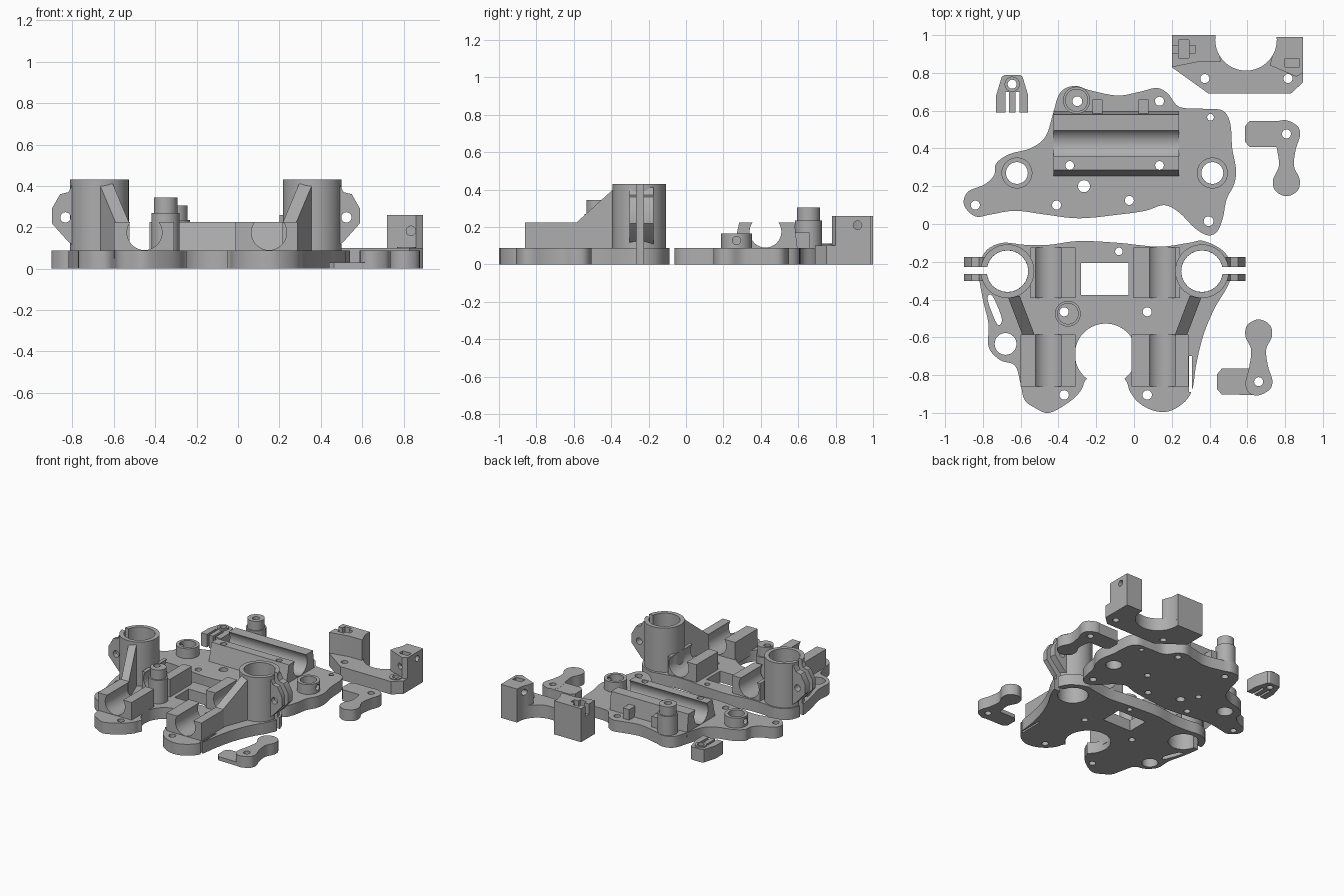
import bpy, bmesh
from math import sin, cos, pi, radians

if "Cube" in bpy.data.objects:
    bpy.data.objects.remove(bpy.data.objects["Cube"])

grey = bpy.data.materials.new("plain grey")
grey.use_nodes = True
grey.diffuse_color = (0.42, 0.42, 0.42, 1)
grey.node_tree.nodes["Principled BSDF"].inputs["Base Color"].default_value = (0.42, 0.42, 0.42, 1)

PLATE = 0.088
parts = []


def cm(points):
    """Outline points are written in hundredths of a unit."""
    return [(x / 100, y / 100) for x, y in points]


def smooth(points, steps=5):
    """Closed rounded outline through the points."""
    out, n = [], len(points)
    for i in range(n):
        a, b, c, d = (points[(i + k - 1) % n] for k in range(4))
        for s in range(steps):
            t = s / steps
            out.append(tuple(0.5 * (2 * q + (r - p) * t + (2*p - 5*q + 4*r - e) * t*t
                                    + (3*q - p - 3*r + e) * t**3)
                             for p, q, r, e in zip(a, b, c, d)))
    return out


def circle(x, y, r, n=40):
    return [(x + r * cos(2 * pi * i / n), y + r * sin(2 * pi * i / n)) for i in range(n)]


def rect(x0, y0, x1, y1):
    return [(x0, y0), (x1, y0), (x1, y1), (x0, y1)]


def solid(name, points, t0, t1, axis="z"):
    """Extrude a flat outline along one axis."""
    place = {"z": lambda a, b, t: (a, b, t),
             "y": lambda a, b, t: (a, t, b),
             "x": lambda a, b, t: (t, a, b)}[axis]
    bm = bmesh.new()
    low = [bm.verts.new(place(a, b, t0)) for a, b in points]
    top = [bm.verts.new(place(a, b, t1)) for a, b in points]
    bm.faces.new(low)
    bm.faces.new(top)
    for i in range(len(points)):
        j = (i + 1) % len(points)
        bm.faces.new((low[i], low[j], top[j], top[i]))
    bmesh.ops.recalc_face_normals(bm, faces=bm.faces)
    mesh = bpy.data.meshes.new(name)
    bm.to_mesh(mesh)
    bm.free()
    mesh.materials.append(grey)
    obj = bpy.data.objects.new(name, mesh)
    bpy.context.scene.collection.objects.link(obj)
    return obj


def part(name, points, t0, t1, axis="z", cuts=()):
    """A finished part; each cut is (outline, start, end, axis)."""
    obj = solid(name, points, t0, t1, axis)
    cutters = [solid("cutter", *c) for c in cuts]
    for c in cutters:
        c.hide_render = True
        mod = obj.modifiers.new("cut", "BOOLEAN")
        mod.operation, mod.solver, mod.object = "DIFFERENCE", "EXACT", c
    if cutters:
        graph = bpy.context.evaluated_depsgraph_get()
        mesh = bpy.data.meshes.new_from_object(obj.evaluated_get(graph))
        obj.modifiers.clear()
        obj.data = mesh
        for c in cutters:
            bpy.data.objects.remove(c)
    parts.append(obj)
    return obj


def thru(points):
    return (points, -0.1, 0.6, "z")


def holes(*spots):
    """Upright round holes given in hundredths: x, y, radius."""
    return [thru(circle(x / 100, y / 100, r / 100, 24)) for x, y, r in spots]


def channel(name, lo, hi, centre, t0, t1, axis, slant=0, cuts=()):
    """Block with an open round groove along its length."""
    top, a = 0.225, radians(36)
    arc = [(centre + 0.085 * cos(a - s), 0.175 + 0.085 * sin(a - s))
           for s in [(pi + 2 * a) * i / 24 for i in range(25)]]
    profile = [(lo, 0.05), (hi, 0.05), (hi - slant / 2, top)] + arc + [(lo + slant, top)]
    part(name, profile, t0, t1, axis, cuts)


def post(name, x, y, r, mid, top, hole):
    """Stepped round post with a bore."""
    bore = holes(hole)
    part(name + "_base", circle(x, y, r), 0.05, mid, cuts=bore)
    part(name + "_top", circle(x, y, r - 0.011), mid - 0.001, top, cuts=bore)


# Front carriage plate
front = smooth(cm([
    (-79, -15), (-70, -10), (-58, -11), (-45, -11), (-29, -9), (-8, -10), (13, -12), (29, -10),
    (37, -9), (48, -15), (52, -25), (49, -34), (43, -44), (37, -58), (33, -74), (31, -87),
    (27, -94), (19, -99), (11, -99), (3, -95), (-2, -89), (-5, -82), (-15, -76), (-25, -82),
    (-28, -88), (-34, -94), (-45, -100), (-53, -97), (-58, -93), (-60, -85), (-63, -75),
    (-71, -72), (-77, -65), (-77, -53), (-80, -40), (-82, -26)]))
slits = [thru(rect(-1, -0.265, -0.7, -0.228)), thru(rect(0.4, -0.265, 0.7, -0.228))]
part("front_plate", front, 0, PLATE, cuts=slits + holes(
    (-67, -25, 11), (36, -25, 11), (-8, -14.5, 2), (7, -46.5, 2.4), (-37, -46.5, 2.4),
    (-37, -90.5, 2.5), (7, -90.5, 2.5), (-68, -63.5, 5.8)) + [
    thru(circle(-0.15, -0.69, 0.163)),
    thru(rect(-0.28, -0.376, -0.03, -0.206)),
    thru(rect(0.292, -0.89, 0.307, -0.7)),
    thru(smooth(cm([(-77.5, -40), (-75, -38), (-70, -50), (-72.5, -53)])))])

# Clamp towers, clamp ears, sloped ribs and groove blocks, mirrored left and right
AXIS = -0.155
for side, m in (("right", 1), ("left", -1)):
    def flip(points):
        return [(AXIS + m * (x - AXIS), y) for x, y in points]
    cx = AXIS - m * 0.515
    part(side + "_tower", circle(cx, -0.25, 0.142, 56), 0.04, 0.43,
         cuts=[thru(circle(cx, -0.25, 0.11)), slits[0 if m > 0 else 1]])
    ear = flip(cm([(-78, 42), (-80, 41), (-82, 37), (-86, 36), (-90, 29), (-90, 22),
                   (-82, 13), (-78, 10)]))
    bolt = flip([(-0.834, 0.248)])[0]
    for spot, y0, y1 in (("front", -0.302, -0.265), ("rear", -0.228, -0.175)):
        part(side + "_ear_" + spot, ear, y0, y1, "y",
             [(circle(*bolt, 0.025, 24), -1, 1, "y")])
    rib = part(side + "_rib", flip(cm([(-67, -38), (-60.5, -38), (-52.5, -59), (-59, -59)])),
               0.05, 0.41)
    for v in rib.data.vertices:
        if v.co.z > 0.3 and v.co.y < -0.5:
            v.co.z = 0.22

channel("right_front_groove", -0.6, -0.31, -0.452, -0.86, -0.585, "y")
channel("left_front_groove", -0.012, 0.288, 0.15, -0.86, -0.585, "y")
channel("right_rear_groove", -0.548, -0.31, -0.452, -0.392, -0.125, "y")
channel("left_rear_groove", -0.002, 0.243, 0.15, -0.392, -0.125, "y")
post("front_post", -0.35, -0.475, 0.068, 0.27, 0.345, (-37, -46.5, 2.4))

# Rear carriage plate
rear = smooth(cm([
    (-90, 10), (-88, 17), (-79, 21), (-74, 26), (-73, 32), (-66, 37), (-55, 40), (-47, 46),
    (-43, 58), (-40, 68), (-36, 72), (-30, 73), (-24, 71), (-9, 68), (3, 70), (12, 72),
    (18, 69), (24, 62), (37, 61), (47, 60), (51, 53), (52, 40), (54, 29), (53, 21), (49, 13),
    (47, 3), (44, -4), (39, -6), (32, -2), (24, 6), (16, 10), (6, 7), (-8, 5), (-29, 3),
    (-47, 5), (-63, 7), (-76, 5), (-84, 4)]))
block_holes = [(-34, 31, 2.3), (13.5, 31, 2.3)]
part("rear_plate", rear, 0, PLATE, cuts=holes(
    (-84, 10, 2.4), (-41, 10, 2.4), (-2.5, 12.5, 2.4), (-26.5, 20, 3.2), (39.5, 1.5, 2.6),
    (40.5, 56.5, 1.8), (13.5, 65, 2.4), (-30, 65, 2.6), (-62, 27, 5.8), (41.5, 27, 5.8),
    *block_holes))
channel("rear_groove", 0.245, 0.6, 0.425, -0.427, 0.237, "x", 0.04, holes(*block_holes))
post("rear_post", -0.304, 0.655, 0.072, 0.235, 0.305, (-30, 65, 2.6))
for name, x in (("right_tab", -0.22), ("left_tab", 0.025)):
    part(name, rect(x, 0.58, x + 0.053, 0.66), 0.05, 0.17)
for name, x, out in (("right_socket", -0.62, -1), ("left_socket", 0.415, 1)):
    part(name, circle(x, 0.27, 0.082), 0.05, 0.165,
         cuts=holes((x * 100, 27, 5.8)) + [
             (circle(0.27, 0.127, 0.022, 20), min(x, x + out * 0.2), max(x, x + out * 0.2), "x")])

# Saddle bracket with a round opening and two pillars
opening = thru(circle(0.593, 0.975, 0.163, 56))
part("saddle_base", cm([(20, 100), (43, 100), (43, 97), (75.5, 97), (75.5, 99), (89.5, 99),
                        (89.5, 75), (83, 69), (39.5, 69), (20, 83)]), 0, 0.1,
     cuts=[opening] + holes((37.5, 77, 2.4), (81.5, 77, 2.4)))
part("saddle_right_pillar", cm([(20, 100), (43, 100), (46, 86), (35, 86), (20, 83)]),
     0.05, 0.26, cuts=[opening,
                       (rect(0.235, 0.88, 0.29, 0.975), 0.16, 0.4, "z"),
                       (rect(0.1, 0.905, 0.325, 0.945), 0.18, 0.4, "z")])
part("saddle_left_pillar", cm([(75.5, 99), (89.5, 99), (89.5, 80), (86, 78), (72, 84)]),
     0.05, 0.26, cuts=[opening,
                       (rect(0.8, 0.83, 0.875, 0.875), 0.15, 0.4, "z"),
                       (circle(0.917, 0.21, 0.023, 20), 0.7, 1, "x"),
                       (circle(0.836, 0.183, 0.023, 20), 0.6, 0.86, "y")])
part("saddle_washer", circle(0.815, 0.77, 0.046), 0.05, 0.106, cuts=holes((81.5, 77, 2.4)))

# Small forked clip
part("clip", cm([(-73, 59), (-73, 68), (-70, 78), (-68, 79), (-60.5, 79), (-59, 78),
                 (-56, 68), (-56, 59)]), 0, 0.1,
     cuts=holes((-64.5, 74, 2.4)) + [thru(rect(-0.68, 0.5, -0.663, 0.7)),
                                     thru(rect(-0.627, 0.5, -0.607, 0.7))])
part("clip_ring", circle(-0.645, 0.74, 0.04), 0.05, 0.112, cuts=holes((-64.5, 74, 2.4)))


# Two lever arms, one the mirror of the other
def lever(name, x, y, m, foot):
    def at(points):
        return [(x + a, y + m * b) for a, b in cm(points)]
    bore = holes((x * 100, y * 100, 2.4))
    part(name + "_arm", smooth(at([
        (-7, -1), (-5, -6), (0, -7.2), (6, -4), (7.2, 1), (5, 8), (4, 17), (7, 24), (6, 30),
        (0, 33), (-6, 30), (-7, 24), (-4, 17), (-5, 8)])), 0, PLATE, cuts=bore)
    part(name + "_foot", at([(-22, -4), (-19.5, -6.8), (0, -7), (0, 7), (-19.5, 7),
                             (-22, 4)]), 0.0005, foot, cuts=bore)


lever("front_lever", 0.66, -0.835, 1, 0.03)
lever("rear_lever", 0.807, 0.477, -1, PLATE - 0.0005)

# Smooth the round walls, keep edges sharp
bpy.ops.object.select_all(action="DESELECT")
for obj in parts:
    obj.select_set(True)
bpy.context.view_layer.objects.active = parts[0]
bpy.ops.object.shade_smooth_by_angle(angle=radians(30))
